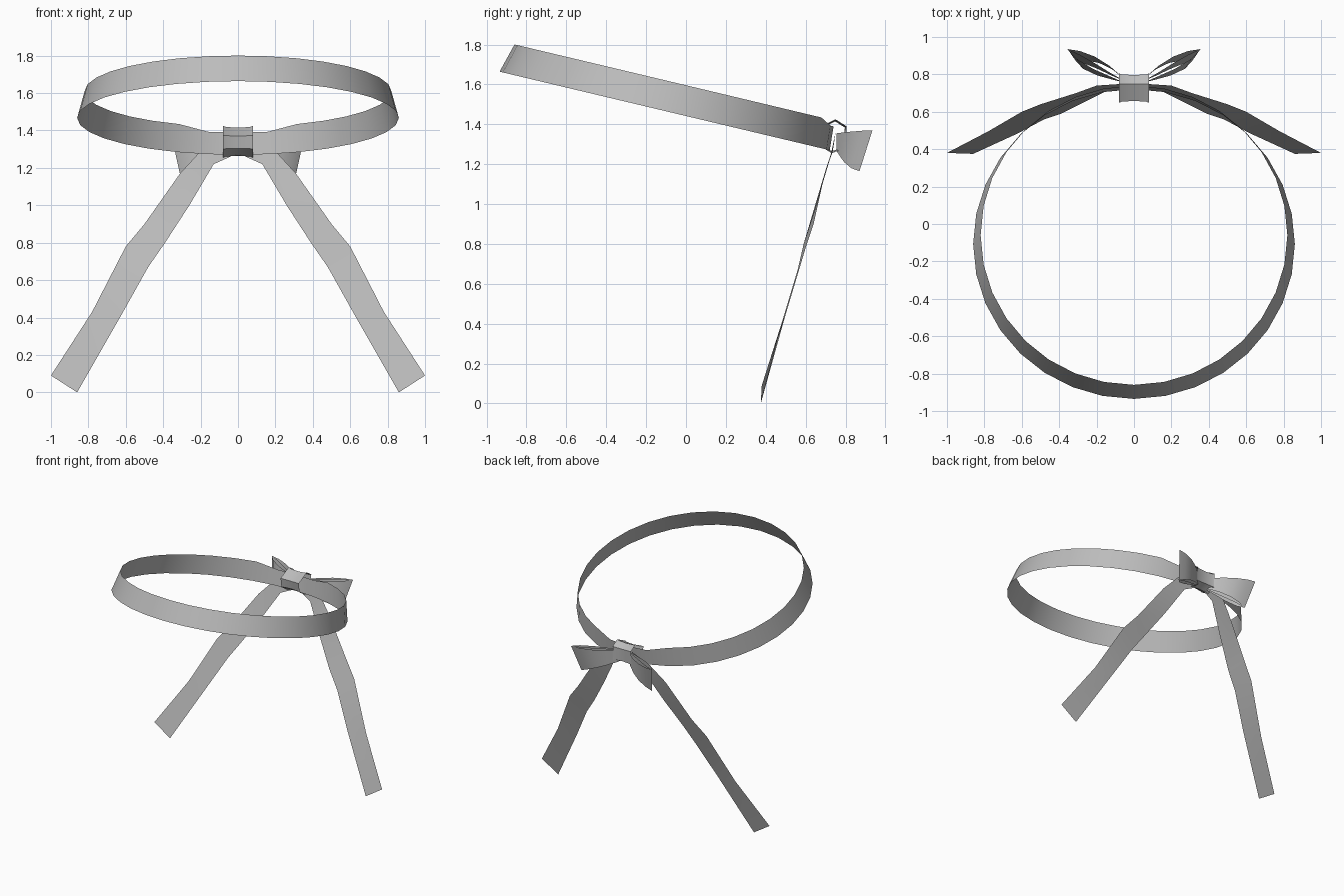
import bpy
import math

if "Cube" in bpy.data.objects:
    bpy.data.objects.remove(bpy.data.objects["Cube"])

grey = bpy.data.materials.new("ribbon_grey")
grey.diffuse_color = (0.5, 0.5, 0.5, 1)
grey.use_nodes = True
grey.node_tree.nodes["Principled BSDF"].inputs["Base Color"].default_value = grey.diffuse_color


def strip(name, rows, closed=False, angle=40):
    """Skin a ribbon through rows of points of equal length."""
    w = len(rows[0])
    verts = [p for r in rows for p in r]
    n = len(rows)
    faces = []
    for i in range(n if closed else n - 1):
        j = (i + 1) % n
        for k in range(w - 1):
            faces.append((i * w + k, j * w + k, j * w + k + 1, i * w + k + 1))
    me = bpy.data.meshes.new(name)
    me.from_pydata(verts, [], faces)
    me.materials.append(grey)
    ob = bpy.data.objects.new(name, me)
    bpy.context.collection.objects.link(ob)
    bpy.ops.object.select_all(action='DESELECT')
    ob.select_set(True)
    bpy.context.view_layer.objects.active = ob
    bpy.ops.object.shade_smooth_by_angle(angle=math.radians(angle))
    return ob


def mirrored(name, rows):
    """Make a right strip and its left mirror image."""
    strip("right_" + name, rows)
    strip("left_" + name, [[(-x, y, z) for x, y, z in reversed(r)] for r in rows])


# Head band: tilted flaring ring, slightly pinched behind the knot
SLOPE = -0.238
band = []
for i in range(32):
    a = math.tau * i / 32 - math.pi / 2
    c, s = math.cos(a), math.sin(a)
    pinch = 0.02 if i in (15, 16, 17) else 0
    low = (0.86 * c, -0.107 + 0.828 * s, 1.467 + SLOPE * 0.828 * s)
    top = (0.82 * c, -0.06 + 0.80 * s, 1.61 + SLOPE * 0.80 * s - 1.5 * pinch)
    band.append([low, top])
strip("head_band", band, closed=True)

# Hanging tails: (inner x, z), (outer x, z), y at both edges
tail = [
    (0.04, 1.26, 0.05, 1.36, 0.735, 0.75),
    (0.13, 1.22, 0.20, 1.29, 0.72, 0.74),
    (0.26, 1.00, 0.31, 1.17, 0.655, 0.70),
    (0.39, 0.80, 0.50, 0.90, 0.59, 0.64),
    (0.48, 0.67, 0.60, 0.78, 0.56, 0.60),
    (0.62, 0.42, 0.78, 0.43, 0.485, 0.495),
    (0.86, 0.00, 1.00, 0.09, 0.375, 0.38),
]
mirrored("tail", [[(xi, yi, zi), (xo, yo, zo)] for xi, zi, xo, zo, yi, yo in tail])

# Bow loops: three folds meeting at a leaning outer edge
folds = {
    "back": [(0.05, 0.775), (0.13, 0.845), (0.21, 0.895), (0.29, 0.925), (0.355, 0.935)],
    "middle": [(0.05, 0.765), (0.13, 0.81), (0.21, 0.86), (0.29, 0.905), (0.355, 0.935)],
    "front": [(0.05, 0.755), (0.13, 0.79), (0.22, 0.83), (0.31, 0.885), (0.355, 0.935)],
}
for fold, path in folds.items():
    rows = []
    for x, y in path:
        t = (x - 0.05) / 0.305
        rows.append([(x - 0.045 * t, y - 0.065 * t, 1.265 - 0.10 * t),
                     (x, y, 1.355 + 0.015 * t)])
    mirrored("bow_loop_" + fold, rows)

# Knot: faceted wrap round the middle, narrow at its waist
section = [(0.648, 1.375), (0.75, 1.425), (0.805, 1.39),
           (0.80, 1.28), (0.73, 1.255), (0.66, 1.30)]
cy, cz = 0.733, 1.338
knot = []
for y, z in section:
    row = []
    for x, k in ((-0.08, 1), (-0.065, 0.93), (0, 0.88), (0.065, 0.93), (0.08, 1)):
        row.append((x, cy + (y - cy) * k, cz + (z - cz) * k))
    knot.append(row)
strip("knot", knot, closed=True, angle=35)
